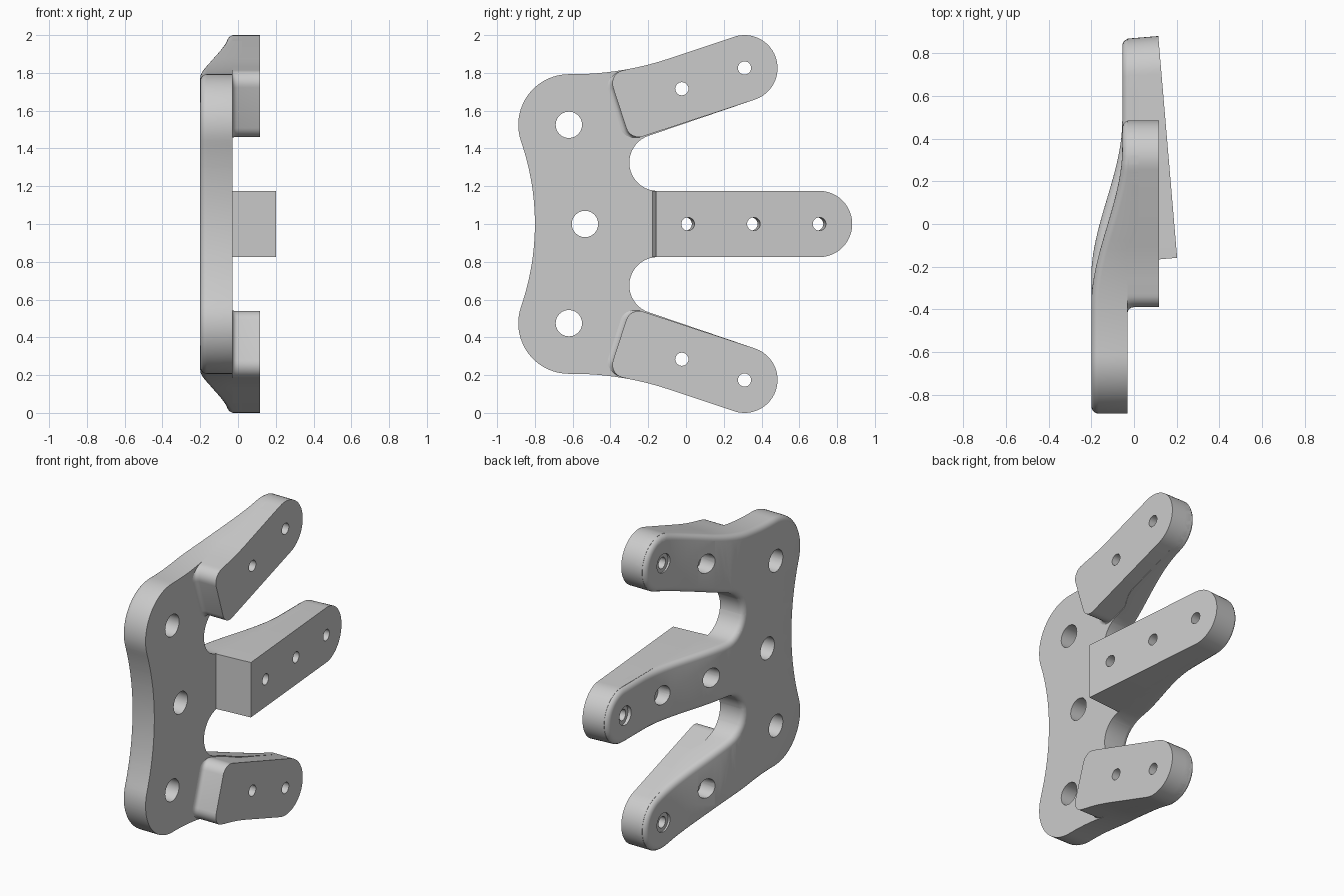
import bpy, bmesh, math

cube = bpy.data.objects.get("Cube")
if cube:
    bpy.data.objects.remove(cube)

grey = bpy.data.materials.new("plain grey")
grey.use_nodes = True
colour = (0.6, 0.6, 0.6, 1)
grey.diffuse_color = colour
grey.node_tree.nodes["Principled BSDF"].inputs["Base Color"].default_value = colour

FRONT = -0.03      # mounting face of the plate
PAD = 0.117        # face of the outer pads
TILT = 0.0845      # slope of the middle pad
R = 0.035          # edge rounding
FILLET = 0.028     # blend at the inner end of the outer pads
ARM = 18.4         # angle of the outer arms


def arc(cy, cz, r, a, b, n):
    """Points on an arc in the y-z plane, angles in degrees."""
    angles = [math.radians(a + (b - a) * i / n) for i in range(n + 1)]
    return [(cy + r * math.cos(t), cz + r * math.sin(t)) for t in angles]


def normals(pts):
    """Outward normals of a clockwise outline."""
    out = []
    for i in range(len(pts)):
        (y0, z0), (y1, z1) = pts[i - 1], pts[(i + 1) % len(pts)]
        size = math.hypot(y1 - y0, z1 - z0)
        out.append(((z0 - z1) / size, (y1 - y0) / size))
    return out


def clamp(v):
    return max(0.0, min(1.0, v))


def loft(bm, rings):
    """Skin a stack of equal rings and cap both ends, all wound one way."""
    loops = [[bm.verts.new(p) for p in ring] for ring in rings]
    count = len(loops[0])
    for low, high in zip(loops, loops[1:]):
        for i in range(count):
            j = (i + 1) % count
            bm.faces.new((low[i], low[j], high[j], high[i]))
    bm.faces.new(loops[0][::-1])
    bm.faces.new(loops[-1])
    bm.normal_update()


def finish(bm, name):
    if bm.calc_volume(signed=True) < 0:
        bmesh.ops.reverse_faces(bm, faces=bm.faces[:])
    bm.normal_update()
    mesh = bpy.data.meshes.new(name)
    bm.to_mesh(mesh)
    bm.free()
    mesh.materials.append(grey)
    ob = bpy.data.objects.new(name, mesh)
    bpy.context.collection.objects.link(ob)
    return ob


def back_surface(y, z):
    """Height of the swept back face."""
    s = y + 0.13 * clamp((abs(z - 1) - 0.2) / 0.25)
    t = clamp((s + 0.25) / 0.73)
    return -0.2 + 0.145 * t * t * (3 - 2 * t)


# Shared outline pieces
sweep = arc(-0.6, 3.403, 1.61, -90, ARM - 90, 12)
arm_tip = arc(0.31, 1.825, 0.175, 90 + ARM, ARM - 90, 24)

# Plate with three arms
half = arc(-2.142, 1, 1.342, 0, 18, 10)
half += arc(-0.62, 1.525, 0.268, 198, 90, 18)
half += sweep + arm_tip
half += arc(-0.15, 1.325, 0.15, 90 + ARM, 270, 20)
half += arc(0.693, 1, 0.175, 90, 0, 12)
outline = half + [(y, 2 - z) for y, z in half[-2:0:-1]]
outward = normals(outline)

rings = []
for i in range(6):
    a = math.radians(18 * i)
    inset, depth = R * (1 - math.sin(a)), R * (1 - math.cos(a))
    rings.append([(depth, y - ny * inset, z - nz * inset)
                  for (y, z), (ny, nz) in zip(outline, outward)])
rings.append([(1, y, z) for y, z in outline])

bm = bmesh.new()
loft(bm, rings)
bmesh.ops.triangulate(bm, faces=[f for f in bm.faces if len(f.verts) > 4])
bm.normal_update()
cuts = [((0, -0.4 + 0.04 * i, 0), (0, 1, 0)) for i in range(26)]
cuts += [((0, 0, 1 + s * h), (0, 0, 1)) for s in (-1, 1) for h in (0.2, 0.3, 0.45)]
for point, direction in cuts:
    bmesh.ops.bisect_plane(bm, geom=bm.verts[:] + bm.edges[:] + bm.faces[:],
                           plane_co=point, plane_no=direction, dist=1e-5)
for v in bm.verts:
    if v.co.x > 0.5:
        v.co.x = FRONT + 0.05 * clamp((v.co.y + 0.12) / 0.1)
    else:
        v.co.x += back_surface(v.co.y, v.co.z)
parts = [finish(bm, "plate_with_arms")]

# Outer pads, with a fillet where the inner end meets the plate
pad = [p for p in sweep if p[0] > -0.32] + arm_tip
pad += arc(-0.25, 1.53, 0.07, 270 + ARM, 180 + ARM, 8)
pad += arc(-0.32, 1.745, 0.07, 180 + ARM, 95, 8)
pad_out = normals(pad)
dy, dz = -math.cos(math.radians(ARM)), -math.sin(math.radians(ARM))
for name, side in (("upper_pad", 1), ("lower_pad", -1)):
    rings = []
    for d in (0, 0.1, 0.3, 0.6, 1, None):
        flare = 0 if d is None else FILLET * (1 - math.sqrt(1 - (1 - d) ** 2))
        x = PAD if d is None else FRONT + FILLET * d
        ring = []
        for (y, z), (ny, nz) in zip(pad, pad_out):
            f = flare * max(0, ny * dy + nz * dz)
            ring.append((x, y + f * dy, 1 + side * (z + f * dz - 1)))
        rings.append(ring)
    bm = bmesh.new()
    loft(bm, rings)
    parts.append(finish(bm, name))

# Middle pad with a sloping face
bar = [(-0.178, 0.825), (-0.178, 1.175)] + arc(0.693, 1, 0.175, 90, -90, 24)
top = []
for y, z in bar:
    x = 0.187 - TILT * y
    top.append((x, y + TILT * (x - FRONT), z))
bm = bmesh.new()
loft(bm, [[(FRONT, y, z) for y, z in bar], top])
parts.append(finish(bm, "middle_pad"))


# Hole cutters: plain plate holes and counterbored arm holes
def hole(bm, x, y, z, steps, tilt=0):
    loft(bm, [[(x + t - tilt * cy, y + tilt * t + cy, z + cz)
               for cy, cz in arc(0, 0, r, 0, 345, 23)] for t, r in steps])


plain = [(-0.4, 0.07), (0.2, 0.07)]
stepped = [(-0.45, 0.06), (-0.165, 0.06), (-0.165, 0.035), (0.1, 0.035)]
bm = bmesh.new()
hole(bm, 0, -0.535, 1, plain)
for side in (-1, 1):
    hole(bm, 0, -0.62, 1 + side * 0.525, plain)
    for y, z in ((-0.022, 0.716), (0.31, 0.826)):
        hole(bm, PAD, y, 1 + side * z, stepped)
for y in (0.01, 0.358, 0.706):
    hole(bm, 0.187 - TILT * y, y, 1, stepped, TILT)
cutter = finish(bm, "hole_cutter")
cutter.hide_render = True

# Drill the parts and shade them
for ob in parts:
    bpy.ops.object.select_all(action="DESELECT")
    ob.select_set(True)
    bpy.context.view_layer.objects.active = ob
    drill = ob.modifiers.new("holes", "BOOLEAN")
    drill.operation = "DIFFERENCE"
    drill.solver = "EXACT"
    drill.object = cutter
    bpy.ops.object.modifier_apply(modifier=drill.name)
    bpy.ops.object.shade_smooth_by_angle(angle=math.radians(35))
bpy.data.objects.remove(cutter)
